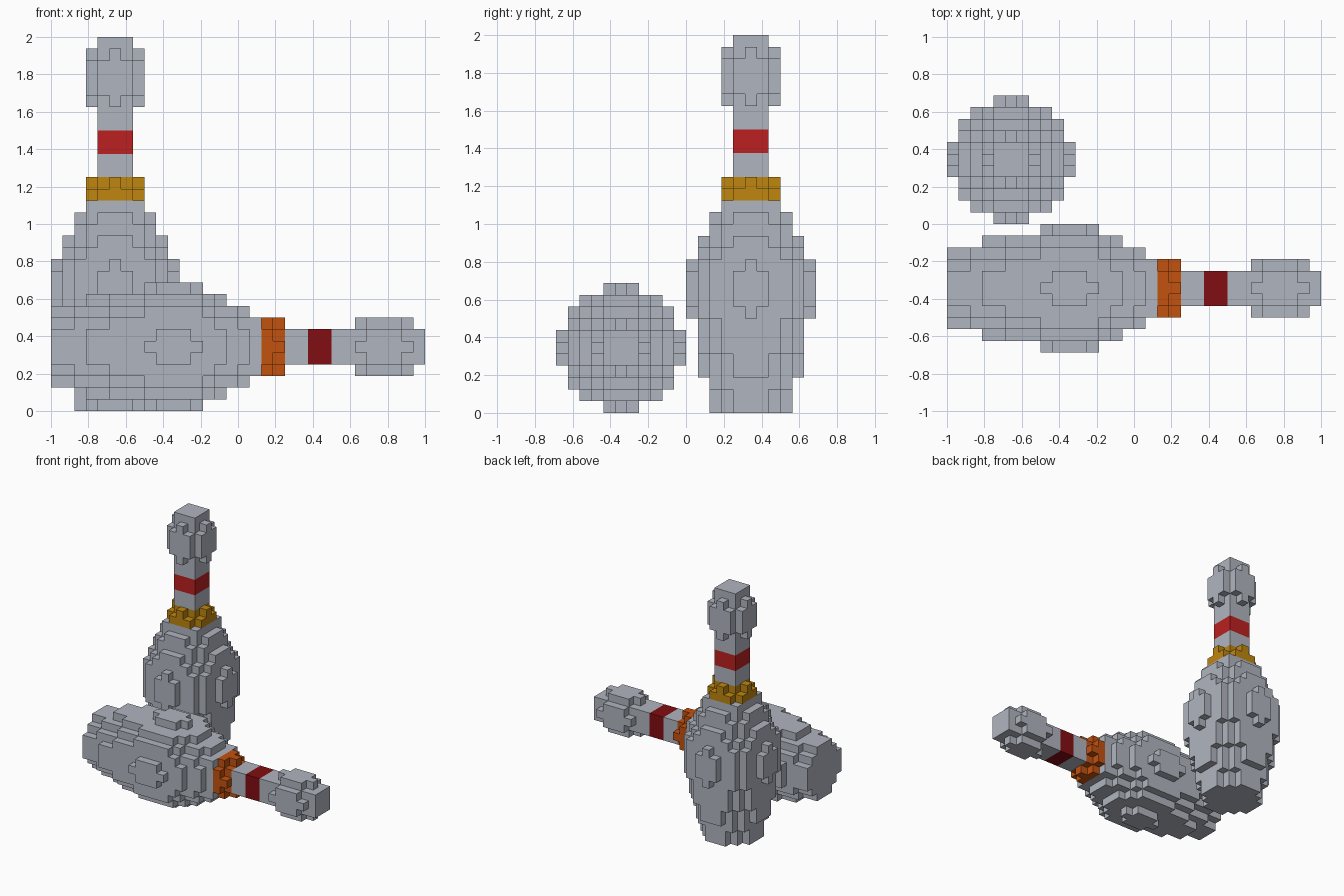
import bpy, bmesh
from mathutils import Vector

if "Cube" in bpy.data.objects:
    bpy.data.objects.remove(bpy.data.objects["Cube"], do_unlink=True)

U = 1 / 16           # size of one block
C = 5.5 * U          # distance of each pin axis from the centre planes


def material(name, rgb):
    m = bpy.data.materials.new(name)
    m.use_nodes = True
    m.diffuse_color = (*rgb, 1)
    m.node_tree.nodes["Principled BSDF"].inputs["Base Color"].default_value = (*rgb, 1)
    return m


grey = material("pale grey", (0.434, 0.462, 0.521))
red = material("red", (0.50, 0.0144, 0.0144))
dark_red = material("dark red", (0.223, 0.0044, 0.006))
gold = material("gold", (0.52, 0.24, 0.005))
orange = material("orange", (0.55, 0.084, 0.005))

# Squared radius of the round block layer at each height, base to tip
RADII = ([10] * 2 + [13] + [17] * 2 + [20] * 3 + [25] + [26] * 3 + [25, 20, 17, 13, 10, 8]
         + [5, 4] + [2] * 6 + [4, 5, 5, 5, 4, 2])

# Part name, first layer, layer after the last
PARTS = [("body", 0, 18), ("collar", 18, 20), ("lower_neck", 20, 22),
         ("stripe", 22, 24), ("upper_neck", 24, 26), ("head", 26, 32)]


def filled(cell):
    i, j, k = cell
    return 0 <= k < len(RADII) and i * i + j * j <= RADII[k]


def build_part(name, first, end, place, mat):
    """Make the exposed block faces of the layers first..end."""
    bm = bmesh.new()
    for k in range(first, end):
        for i in range(-5, 6):
            for j in range(-5, 6):
                if not filled((i, j, k)):
                    continue
                centre = Vector((i, j, k + 0.5))
                for axis in range(3):
                    for sign in (-1, 1):
                        n = Vector((0, 0, 0))
                        n[axis] = sign
                        if filled((i + int(n.x), j + int(n.y), k + int(n.z))):
                            continue
                        a = Vector((0, 0, 0))
                        a[(axis + 1) % 3] = 0.5
                        b = n.cross(a)
                        mid = centre + n * 0.5
                        corners = (mid - a - b, mid + a - b, mid + a + b, mid - a + b)
                        bm.faces.new([bm.verts.new(place(p)) for p in corners])
    bmesh.ops.remove_doubles(bm, verts=bm.verts, dist=U * 0.01)
    mesh = bpy.data.meshes.new(name)
    bm.to_mesh(mesh)
    bm.free()
    mesh.materials.append(mat)
    bpy.context.collection.objects.link(bpy.data.objects.new(name, mesh))


def standing(p):
    return Vector((-1 + C + p.x * U, C + p.y * U, p.z * U))


def lying(p):
    return Vector((-1 + p.z * U, -C + p.x * U, C + p.y * U))


# The upright pin at the back and the fallen pin at the front
for pin, place, stripe, collar in (("standing_pin", standing, red, gold),
                                   ("lying_pin", lying, dark_red, orange)):
    for part, first, end in PARTS:
        mat = {"stripe": stripe, "collar": collar}.get(part, grey)
        build_part(f"{pin}_{part}", first, end, place, mat)
